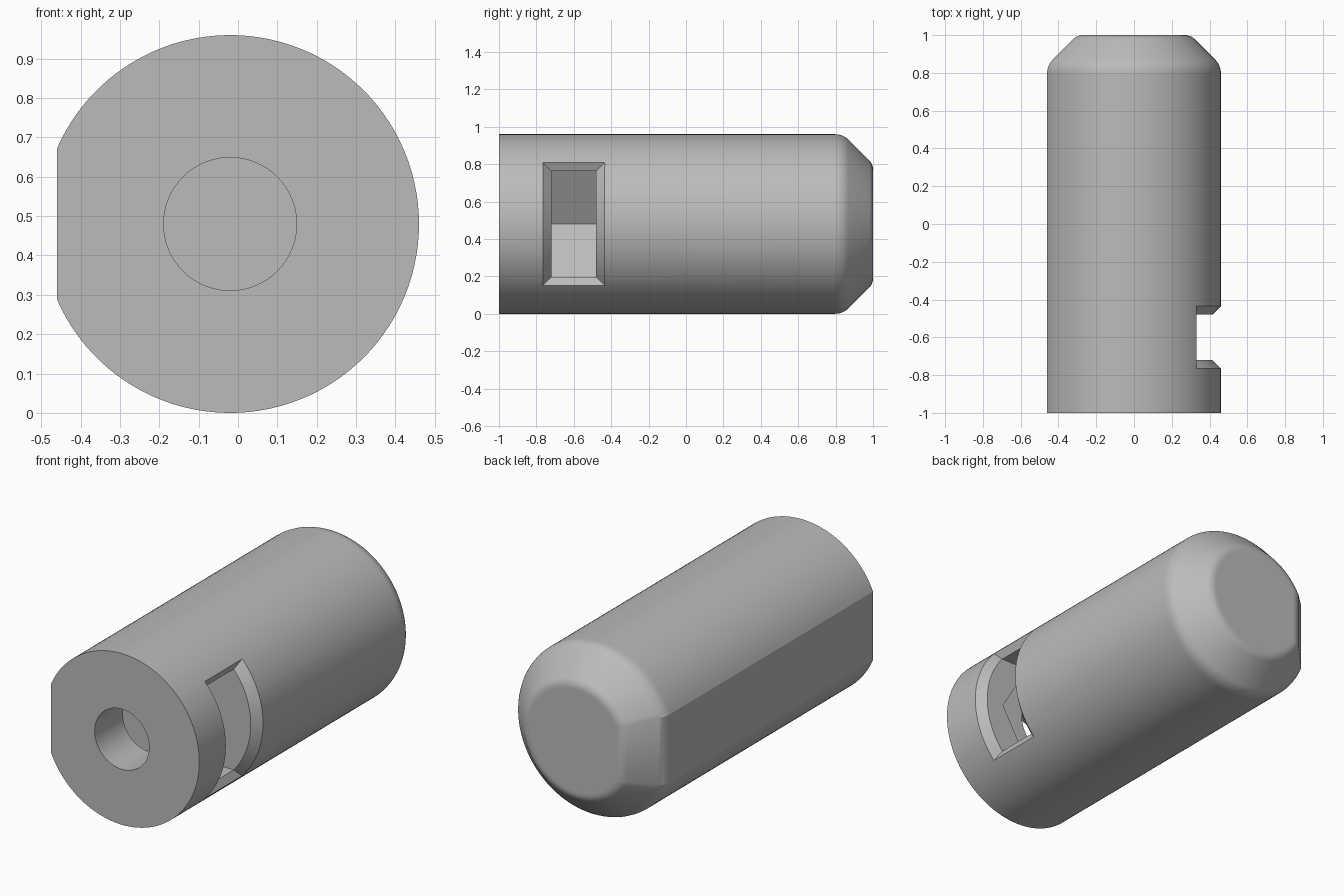
import bpy, bmesh, math

cube = bpy.data.objects.get("Cube")
if cube:
    bpy.data.objects.remove(cube)

CX, CZ, R, FLAT = -0.02, 0.48, 0.48, 0.44   # axis position, radius, axis-to-flat distance
SLOT_Y, HALF_Y, HALF_Z = -0.60, 0.12, 0.2825
RIM = 0.045                                # chamfer around the slot


def loft(name, rings):
    """Closed solid through rings of equal point count."""
    bm = bmesh.new()
    loops = [[bm.verts.new(p) for p in ring] for ring in rings]
    n = len(loops[0])
    for a, b in zip(loops, loops[1:]):
        for i in range(n):
            j = (i + 1) % n
            bm.faces.new((a[i], a[j], b[j], b[i]))
    bm.faces.new(loops[0][::-1])
    bm.faces.new(loops[-1])
    bmesh.ops.recalc_face_normals(bm, faces=bm.faces)
    mesh = bpy.data.meshes.new(name)
    bm.to_mesh(mesh)
    bm.free()
    obj = bpy.data.objects.new(name, mesh)
    bpy.context.collection.objects.link(obj)
    return obj


def d_ring(y, inset, n=96):
    """Circle with one flat side, shrunk evenly by inset."""
    r = R - inset
    corner = math.pi - math.acos((FLAT - inset) / r)
    angles = [-corner + 2 * corner * i / n for i in range(n + 1)]
    return [(CX + r * math.cos(a), y, CZ + r * math.sin(a)) for a in angles]


def prism(name, outline, y0, y1):
    """Extrude an outline around the axis along y."""
    return loft(name, [[(CX + u, y, CZ + w) for u, w in outline] for y in (y0, y1)])


def circle(r, n, start=0.0):
    return [(r * math.cos(start + math.tau * i / n),
             r * math.sin(start + math.tau * i / n)) for i in range(n)]


# Body: straight barrel, rounded 45 degree chamfer at the back
CH, STEPS = 0.16, 6
R1, R2 = 0.10, 0.07
t1, t2 = (r * math.tan(math.pi / 8) for r in (R1, R2))
profile = [(-1, 0), (1 - CH - t1 - 0.01, 0)]
for i in range(STEPS + 1):
    a = math.pi / 4 * i / STEPS
    profile.append((1 - CH - t1 + R1 * math.sin(a), R1 * (1 - math.cos(a))))
for i in range(STEPS + 1):
    a = math.pi / 4 * (1 + i / STEPS)
    profile.append((1 - R2 + R2 * math.sin(a), CH + t2 - R2 * math.cos(a)))
profile.append((1, CH + t2 + 0.01))
body = loft("barrel_body", [d_ring(y, d) for y, d in profile])

# Nut slot: hexagonal pocket, open on the left side
hexagon = circle(HALF_Z / math.cos(math.pi / 6), 6)
vertex_u = hexagon[1][0]
pocket = [(0.6, -HALF_Z), (0.6, HALF_Z), (-vertex_u, HALF_Z),
          (-2 * vertex_u, 0), (-vertex_u, -HALF_Z)]
slot = prism("slot_cutter", pocket, SLOT_Y - HALF_Y, SLOT_Y + HALF_Y)

# Shallow hexagonal seat in the front wall of the slot
seat = prism("nut_seat_cutter", circle(HALF_Z * 1.15, 6), -0.75, -0.65)

# Bolt bore through the front face and past the slot
bore = prism("bore_cutter", circle(0.169, 64), -1.1, 0.0)


# Chamfer that follows the barrel around the slot mouth
def rim_ring(t):
    ring = []
    for depth, side in ((0.08, -1), (0.08, 1), (-0.02, 1), (-0.02, -1)):
        grow = RIM - depth
        w = t * (HALF_Z + grow)
        u = math.sqrt((R - depth) ** 2 - w * w)
        ring.append((CX + u, SLOT_Y + side * (HALF_Y + grow), CZ + w))
    return ring


rim = loft("slot_rim_cutter", [rim_ring(-1 + i / 12) for i in range(25)])

# Cut all openings
bpy.context.view_layer.objects.active = body
for cutter in (slot, rim, seat, bore):
    cutter.hide_render = True
    mod = body.modifiers.new(cutter.name, "BOOLEAN")
    mod.operation = "DIFFERENCE"
    mod.solver = "EXACT"
    mod.object = cutter
    bpy.ops.object.modifier_apply(modifier=mod.name)
    bpy.data.objects.remove(cutter)

# Colour and shading
grey = bpy.data.materials.new("plain_grey")
grey.use_nodes = True
colour = (0.5, 0.5, 0.5, 1)
grey.diffuse_color = colour
grey.node_tree.nodes["Principled BSDF"].inputs["Base Color"].default_value = colour
body.data.materials.clear()
body.data.materials.append(grey)
for face in body.data.polygons:
    face.material_index = 0

bpy.ops.object.select_all(action="DESELECT")
body.select_set(True)
bpy.ops.object.shade_smooth_by_angle(angle=math.radians(20))
